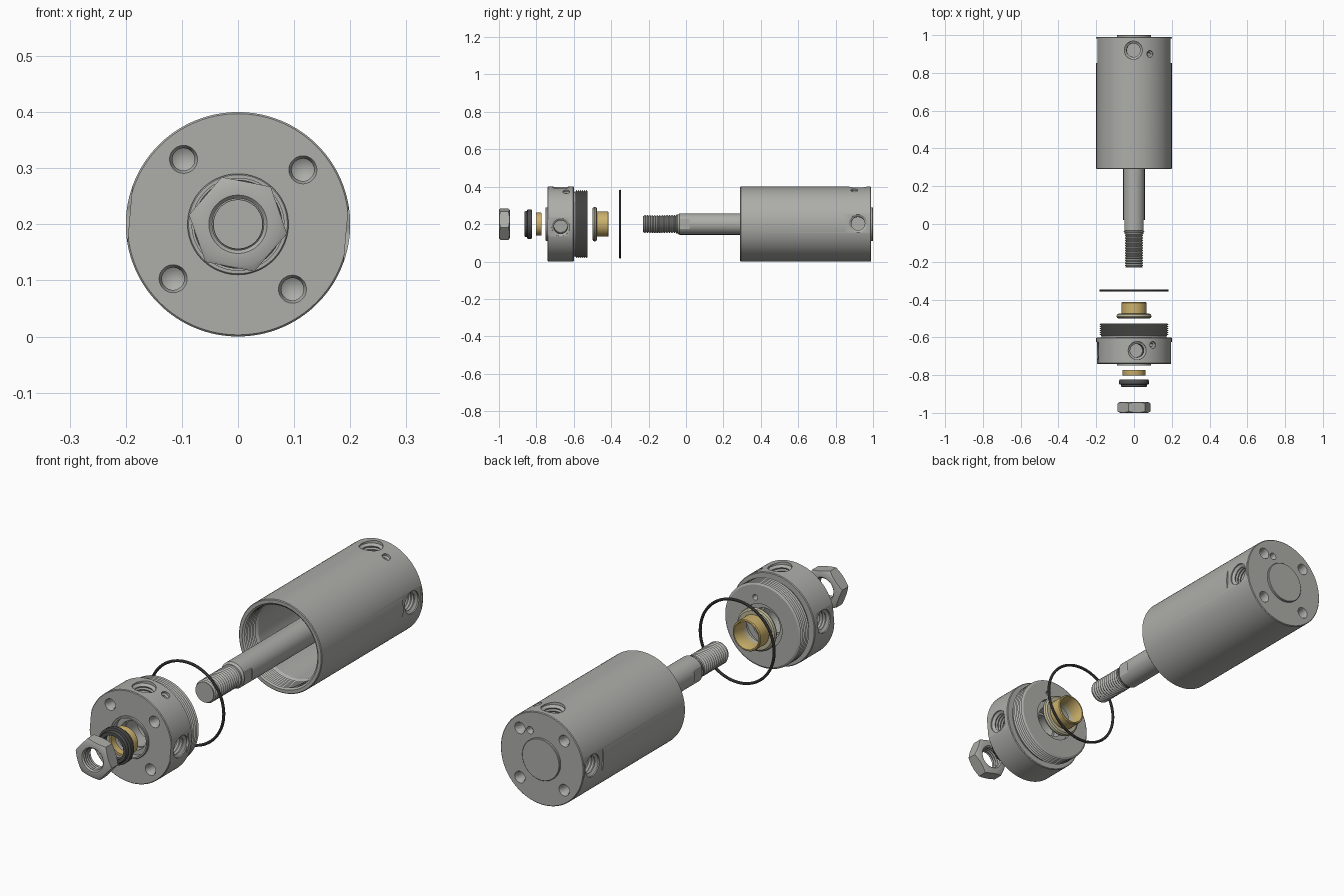
import bpy, bmesh
from math import cos, sin, pi, radians
from mathutils import Matrix

default = bpy.data.objects.get("Cube")
if default:
    bpy.data.objects.remove(default, do_unlink=True)

R = 0.2                                   # body radius, also the axis height
AXIS = Matrix.Translation((0, 0, R))


def material(name, rgb):
    m = bpy.data.materials.new(name)
    m.use_nodes = True
    m.diffuse_color = (*rgb, 1)
    m.node_tree.nodes["Principled BSDF"].inputs["Base Color"].default_value = (*rgb, 1)
    return m


STEEL = material("grey steel", (0.42, 0.42, 0.40))
RUBBER = material("dark rubber", (0.08, 0.08, 0.08))
BRASS = material("brass", (0.60, 0.44, 0.15))
BEIGE = material("beige seal", (0.50, 0.47, 0.32))


def make(name, bm, mat):
    bmesh.ops.recalc_face_normals(bm, faces=bm.faces)
    me = bpy.data.meshes.new(name)
    bm.to_mesh(me)
    bm.free()
    me.materials.append(mat)
    ob = bpy.data.objects.new(name, me)
    bpy.context.collection.objects.link(ob)
    return ob


def lathe(name, profile, mat=STEEL, segs=96, frame=AXIS):
    """Turn (radius, y) points about y; a profile that starts off-axis is a closed loop."""
    bm = bmesh.new()
    rings = []
    for r, y in profile:
        if r == 0:
            rings.append([bm.verts.new(frame @ Matrix.Translation((0, y, 0)).translation)])
        else:
            rings.append([bm.verts.new(frame @ Matrix.Translation(
                (r * cos(2 * pi * i / segs), y, r * sin(2 * pi * i / segs))).translation)
                for i in range(segs)])
    pairs = list(zip(rings, rings[1:]))
    if profile[0][0] > 0:
        pairs.append((rings[-1], rings[0]))
    for a, b in pairs:
        for i in range(segs):
            j = (i + 1) % segs
            quad = [a[i % len(a)], a[j % len(a)], b[j % len(b)], b[i % len(b)]]
            bm.faces.new(list(dict.fromkeys(quad)))
    return make(name, bm, mat)


def thread(crest, root, y0, y1, turns):
    step = (y1 - y0) / turns
    pts = []
    for i in range(turns):
        pts += [(root, y0 + i * step), (crest, y0 + (i + 0.5) * step)]
    return pts + [(root, y1)]


def box(name, centre, size, turn=0):
    bm = bmesh.new()
    bmesh.ops.create_cube(bm, size=1, matrix=AXIS @ Matrix.Rotation(radians(turn), 4, 'Y')
                          @ Matrix.Translation(centre) @ Matrix.Diagonal((*size, 1)))
    return make(name, bm, STEEL)


def radial(y, angle):
    """Frame whose y axis points outward at an angle clockwise from the top."""
    return (AXIS @ Matrix.Translation((0, y, 0)) @ Matrix.Rotation(radians(angle), 4, 'Y')
            @ Matrix.Rotation(pi / 2, 4, 'X'))


def port(y, angle):
    pts = [(0, 0.1), (0.036, 0.1)] + thread(0.040, 0.036, 0.11, 0.18, 5)
    pts += [(0.048, 0.188), (0.048, 0.25), (0, 0.25)]
    return lathe("port_cutter", pts, segs=40, frame=radial(y, angle))


def screw_hole(y, angle):
    pts = [(0, 0.15), (0.010, 0.15), (0.010, 0.185), (0.018, 0.19), (0.018, 0.25), (0, 0.25)]
    return lathe("screw_cutter", pts, segs=24, frame=radial(y, angle))


def face_hole(x, z, y, inward, r, depth):
    """Blind hole with a countersunk mouth in an end face."""
    pts = [(0, depth + r / 2), (r * 0.8, depth), (r * 0.8, r * 0.4),
           (r, 0), (r, -0.02), (0, -0.02)]
    return lathe("hole_cutter", [(a, b * inward) for a, b in pts], segs=28,
                 frame=AXIS @ Matrix.Translation((x, y, z)))


def bolt_circle(y, inward, turn):
    angles = [radians(45 + 90 * i - turn) for i in range(4)]
    return [face_hole(0.151 * cos(a), 0.151 * sin(a), y, inward, 0.025, 0.05) for a in angles]


def cut(ob, cutters):
    for c in cutters:
        mod = ob.modifiers.new("cut", 'BOOLEAN')
        mod.operation, mod.solver, mod.object = 'DIFFERENCE', 'EXACT', c
    deps = bpy.context.evaluated_depsgraph_get()
    me = bpy.data.meshes.new_from_object(ob.evaluated_get(deps))
    ob.modifiers.clear()
    ob.data = me
    for c in cutters:
        bpy.data.objects.remove(c, do_unlink=True)


# Barrel with threaded mouth, end boss, ports and side flats
barrel = lathe("barrel", [(0, 1.0), (0.088, 1.0), (0.09, 0.998), (0.09, 0.99),
                          (0.197, 0.99), (R, 0.987), (R, 0.293), (0.197, 0.29), (0.183, 0.29)]
               + thread(0.181, 0.175, 0.296, 0.38, 8)
               + [(0.172, 0.385), (0.172, 0.84), (0, 0.84)], segs=128)
cut(barrel, [box("flat_cutter", (s * 0.2435, 0.917, 0), (0.1, 0.13, 0.2), -1) for s in (-1, 1)]
    + [port(0.92, a - 1) for a in (0, 90, -90)] + [screw_hole(0.9, 25)]
    + bolt_circle(0.99, -1, 0) + [face_hole(0.058, 0.11, 0.99, -1, 0.016, 0.03)])

# Head with stepped bore, threaded spigot and front boss, turned slightly
TURN = 5
head = lathe("head", [(0.082, -0.75), (0.088, -0.75), (0.09, -0.748), (0.09, -0.74),
                      (0.197, -0.74), (R, -0.737), (R, -0.603), (0.197, -0.6), (0.172, -0.6)]
             + thread(0.183, 0.174, -0.59, -0.526, 6)
             + [(0.094, -0.526), (0.094, -0.55), (0.068, -0.55), (0.068, -0.61),
                (0.058, -0.61), (0.058, -0.69), (0.062, -0.69), (0.062, -0.72),
                (0.082, -0.72)], segs=128)
cut(head, [box("flat_cutter", (s * 0.2435, -0.69, 0), (0.1, 0.13, 0.2), TURN) for s in (-1, 1)]
    + [port(-0.67, a + TURN) for a in (0, 90, -90)] + [screw_hole(-0.64, 25 + TURN)]
    + bolt_circle(-0.74, 1, TURN) + [face_hole(0.035, 0.115, -0.526, -1, 0.012, 0.03)])

# Piston rod with threaded tip and wrench flats
rod = lathe("piston_rod", [(0, -0.23), (0.044, -0.23)]
            + thread(0.049, 0.043, -0.226, -0.055, 13)
            + [(0.05, -0.052), (0.05, -0.045), (0.057, -0.035), (0.057, 0.74), (0, 0.74)],
            segs=64)
cut(rod, [box("wrench_cutter", (s * 0.1, -0.008, 0), (0.1, 0.056, 0.2)) for s in (-1, 1)])

# Piston inside the barrel
lathe("piston", [(0, 0.72), (0.165, 0.72), (0.17, 0.725), (0.17, 0.755), (0.16, 0.755),
                 (0.16, 0.775), (0.17, 0.775), (0.17, 0.805), (0.165, 0.81), (0, 0.81)])

# Sealing ring between head and barrel
lathe("sealing_ring", [(0.178 + 0.006 * cos(2 * pi * i / 10), -0.352 + 0.006 * sin(2 * pi * i / 10))
                       for i in range(10)], RUBBER)

# Rod bush and its flange
lathe("rod_bush", [(0.057, -0.476), (0.067, -0.476), (0.067, -0.418), (0.064, -0.414),
                   (0.059, -0.414), (0.057, -0.418)], BRASS, 64)
lathe("bush_flange", [(0.057, -0.5), (0.083, -0.5), (0.09, -0.496), (0.093, -0.489),
                      (0.09, -0.48), (0.083, -0.475), (0.057, -0.475)], BEIGE, 64)

# Rod seal and wiper
lathe("rod_seal", [(0.05, -0.803), (0.06, -0.803), (0.061, -0.8), (0.061, -0.775),
                   (0.059, -0.772), (0.05, -0.772)], BRASS, 64)
lathe("rod_wiper", [(0.052, -0.863), (0.066, -0.863), (0.069, -0.858), (0.069, -0.85),
                    (0.079, -0.848), (0.079, -0.83), (0.076, -0.824), (0.056, -0.824)],
      RUBBER, 64)

# Rod nut: hexagon with turned chamfers and a tapped bore
nut = lathe("rod_nut", [(0, -1.0), (0.074, -1.0), (0.09, -0.991), (0.09, -0.951),
                        (0.074, -0.942), (0, -0.942)], segs=72)
trims = [box("hex_cutter", (0.177, -0.97, 0), (0.2, 0.2, 0.4), 60 * i + 41) for i in range(6)]
cut(nut, trims + [lathe("bore_cutter", [(0, -1.02), (0.052, -1.02), (0.052, -1.0)]
                        + thread(0.049, 0.046, -0.994, -0.948, 4)
                        + [(0.052, -0.942), (0.052, -0.92), (0, -0.92)], segs=48)])

# Smooth turned surfaces, keep machined edges sharp
for ob in bpy.context.collection.objects:
    if ob.type == 'MESH':
        bpy.ops.object.select_all(action='DESELECT')
        ob.select_set(True)
        bpy.context.view_layer.objects.active = ob
        bpy.ops.object.shade_smooth_by_angle(angle=radians(30))
